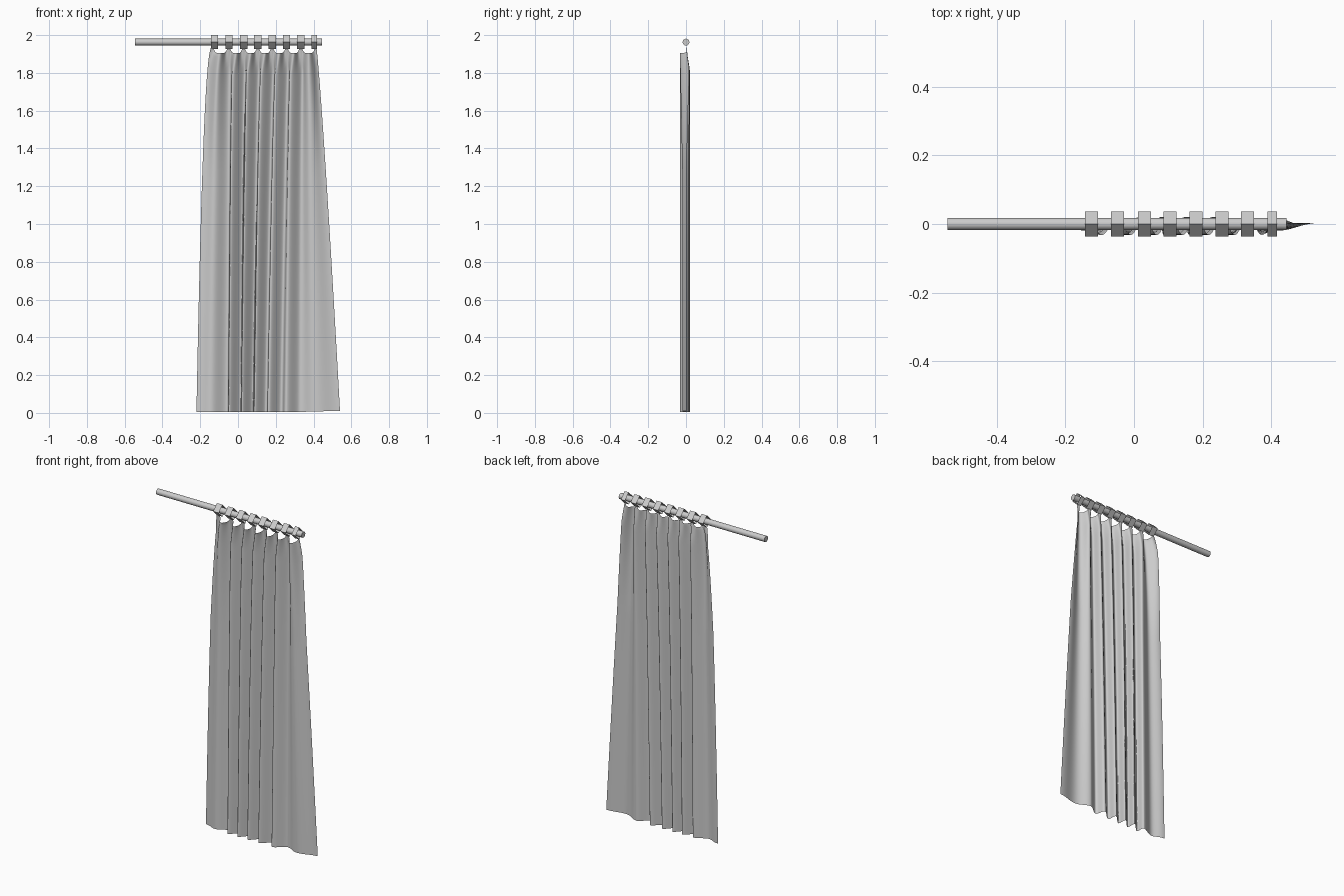
import bpy, bmesh, math
from mathutils import Matrix

if "Cube" in bpy.data.objects:
    bpy.data.objects.remove(bpy.data.objects["Cube"])


def make_object(name, bm, smooth=None):
    mesh = bpy.data.meshes.new(name)
    bm.to_mesh(mesh)
    bm.free()
    obj = bpy.data.objects.new(name, mesh)
    bpy.context.collection.objects.link(obj)
    if smooth:
        bpy.ops.object.select_all(action='DESELECT')
        obj.select_set(True)
        bpy.context.view_layer.objects.active = obj
        bpy.ops.object.shade_smooth_by_angle(angle=math.radians(smooth))
    return obj


def tube(name, x0, x1, radius, sides, caps, smooth=None):
    """Tube lying along x at rod height."""
    bm = bmesh.new()
    bmesh.ops.create_cone(bm, cap_ends=caps, segments=sides,
                          radius1=radius, radius2=radius, depth=x1 - x0)
    bm.transform(Matrix.Translation(((x0 + x1) / 2, 0, ROD_Z))
                 @ Matrix.Rotation(math.pi / 2, 4, 'Y'))
    return make_object(name, bm, smooth)


ROD_Z = 1.963
tube("curtain_rod", -0.545, 0.445, 0.018, 16, True, 40)

# Square open hanging loops, the last one narrower
RINGS = [-0.124, -0.048, 0.03, 0.105, 0.181, 0.257, 0.332, 0.403]
for i, x in enumerate(RINGS):
    half = 0.014 if i == 7 else 0.019
    tube(f"hanging_loop_{i + 1}", x - half, x + half, 0.037, 4, False)

# Fold positions at the top and the hem, and how fast each one spreads
TOP = [-0.138, -0.048, 0.03, 0.105, 0.181, 0.257, 0.332, 0.415]
HEM = [-0.22, -0.07, 0.0, 0.065, 0.135, 0.215, 0.32, 0.54]


def sample(values, u):
    k = min(int(u), len(values) - 2)
    return values[k] + (values[k + 1] - values[k]) * (u - k)


def cloth_point(u, v):
    """u runs over the seven folds, v from top edge (0) to hem (1)."""
    phase = 2 * math.pi * u
    peak = (0.5 + 0.5 * math.cos(phase)) ** 4
    top = 1.905 + 0.032 * peak
    hem = 0.005 + 0.006 * max(0, u - 6)
    z = top + (hem - top) * v
    spread = v ** (0.45 + 0.4 * u / 7)
    x = sample(TOP, u) * (1 - spread) + sample(HEM, u) * spread
    edge = min(1, min(u, 7 - u) / 1.5)
    window = edge * edge * (3 - 2 * edge)
    settle = min(1, v / 0.06)
    x += 0.012 * window * settle * math.cos(phase)
    # Fold depth fades at the free side edges towards the hem
    amp = 0.026 * (1 - (1 - window) * 0.65 * min(1, v * 3))
    y = -0.006 + amp * math.cos(phase)
    y *= 1 - peak * (1 - settle)
    return x, y, z


# Draped curtain cloth
NU, NV = 7 * 18, 44
bm = bmesh.new()
grid = [[bm.verts.new(cloth_point(7 * i / NU, (j / NV) ** 1.5))
         for i in range(NU + 1)] for j in range(NV + 1)]
for j in range(NV):
    for i in range(NU):
        bm.faces.new((grid[j + 1][i], grid[j + 1][i + 1],
                      grid[j][i + 1], grid[j][i]))
make_object("curtain_cloth", bm, 60)
